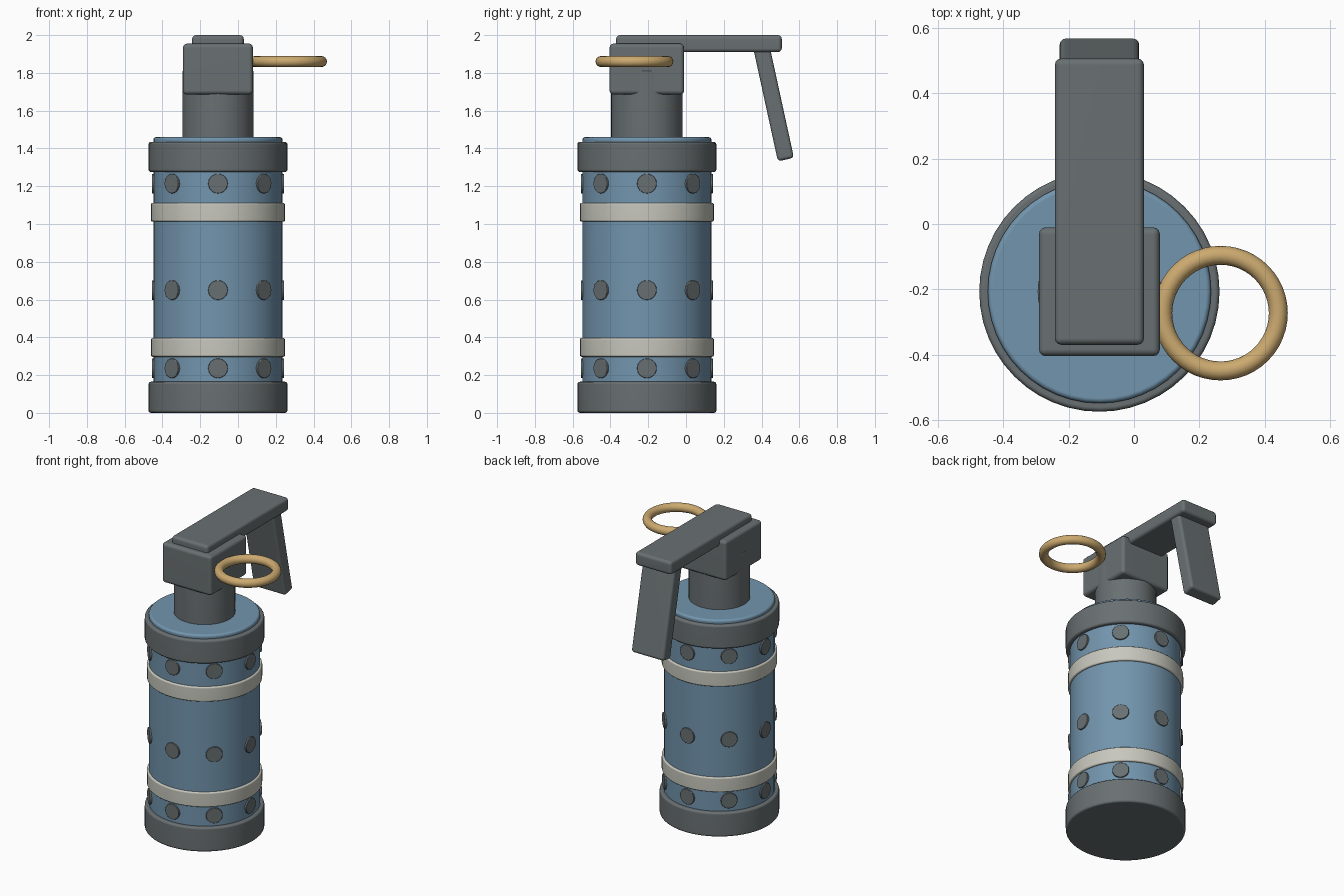
import bpy, bmesh, math
from mathutils import Matrix, Vector

if "Cube" in bpy.data.objects:
    bpy.data.objects.remove(bpy.data.objects["Cube"])

CX, CY = -0.106, -0.207   # axis of the canister


def material(name, rgb):
    m = bpy.data.materials.new(name)
    m.diffuse_color = (*rgb, 1)
    m.use_nodes = True
    m.node_tree.nodes["Principled BSDF"].inputs["Base Color"].default_value = m.diffuse_color
    return m


STEEL = material("dark_grey", (0.141, 0.162, 0.168))
BLUE = material("dusty_blue", (0.17, 0.30, 0.42))
CREAM = material("off_white", (0.57, 0.57, 0.51))
BRASS = material("brass", (0.60, 0.40, 0.16))


def finish(name, bm, mat, bevel=0.0, matrix=None):
    """Round the sharp edges, then make a smooth-shaded object."""
    if bevel:
        sharp = [e for e in bm.edges if e.calc_face_angle(0) > math.radians(50)]
        bmesh.ops.bevel(bm, geom=sharp, offset=bevel, segments=3,
                        profile=0.5, affect='EDGES', clamp_overlap=True)
    if matrix:
        bm.transform(matrix)
    mesh = bpy.data.meshes.new(name)
    bm.to_mesh(mesh)
    bm.free()
    mesh.materials.append(mat)
    ob = bpy.data.objects.new(name, mesh)
    bpy.context.collection.objects.link(ob)
    bpy.ops.object.select_all(action='DESELECT')
    ob.select_set(True)
    bpy.context.view_layer.objects.active = ob
    bpy.ops.object.shade_smooth_by_angle(angle=math.radians(40))
    if bevel:
        ob.modifiers.new("even_shading", 'WEIGHTED_NORMAL').keep_sharp = True
    return ob


def drum(name, r, z0, z1, mat, bevel, sides=48):
    bm = bmesh.new()
    bmesh.ops.create_cone(bm, cap_ends=True, segments=sides, radius1=r, radius2=r,
                          depth=z1 - z0)
    return finish(name, bm, mat, bevel, Matrix.Translation((CX, CY, (z0 + z1) / 2)))


def box(name, size, centre, mat, bevel, tilt=0.0):
    bm = bmesh.new()
    bmesh.ops.create_cube(bm, size=1)
    bm.transform(Matrix.Diagonal((*size, 1)))
    return finish(name, bm, mat, bevel,
                  Matrix.Translation(centre) @ Matrix.Rotation(tilt, 4, 'X'))


# Canister: body, end caps, painted bands and neck
drum("canister_body", 0.342, 0.02, 1.46, BLUE, 0.015)
drum("bottom_cap", 0.368, 0.0, 0.165, STEEL, 0.014)
drum("top_cap", 0.368, 1.275, 1.435, STEEL, 0.014)
drum("lower_band", 0.355, 0.297, 0.397, CREAM, 0.010)
drum("upper_band", 0.355, 1.012, 1.112, CREAM, 0.010)
drum("neck", 0.189, 1.43, 1.812, STEEL, 0.008)

# Three rows of eight round studs
for row, z in (("lower", 0.236), ("middle", 0.65), ("upper", 1.214)):
    for i in range(8):
        a = i * math.pi / 4
        out = Vector((math.cos(a), math.sin(a), 0))
        bm = bmesh.new()
        bmesh.ops.create_cone(bm, cap_ends=True, segments=24, radius1=0.052,
                              radius2=0.052, depth=0.05)
        place = Matrix.Translation(Vector((CX, CY, z)) + out * 0.325)
        finish(f"{row}_stud_{i + 1}", bm, STEEL, 0.004,
               place @ out.to_track_quat('Z', 'Y').to_matrix().to_4x4())

# Head block and lever
box("head_block", (0.371, 0.395, 0.27), (-0.106, -0.2075, 1.82), STEEL, 0.022)
box("lever_top", (0.273, 0.877, 0.09), (-0.106, 0.0685, 1.955), STEEL, 0.02)
box("lever_handle", (0.243, 0.087, 0.62), (-0.106, 0.463, 1.644), STEEL, 0.018,
    math.radians(12.3))

# Pull ring
bpy.ops.mesh.primitive_torus_add(major_segments=48, minor_segments=16,
                                 major_radius=0.177, minor_radius=0.029,
                                 location=(0.265, -0.273, 1.86))
ring = bpy.context.object
ring.name = "pull_ring"
ring.data.materials.append(BRASS)
bpy.ops.object.shade_smooth()
